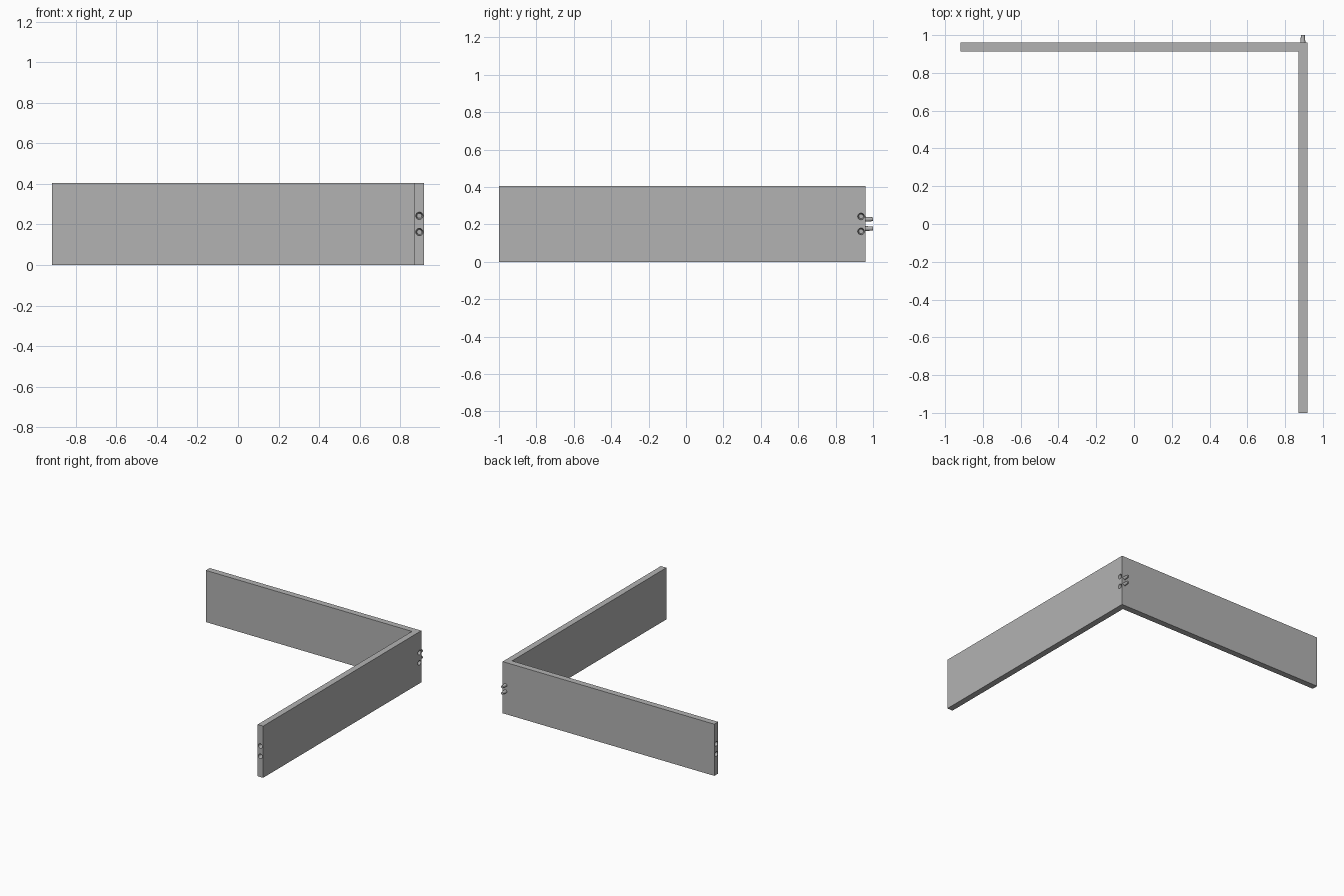
import bpy
import bmesh
from math import pi
from mathutils import Matrix, Vector

default = bpy.data.objects.get("Cube")
if default:
    bpy.data.objects.remove(default, do_unlink=True)

HALF_X = 0.918      # outer half width
BACK_Y = 0.96       # outer face of the back board
FRONT_Y = -1.0      # free end of the side board
THICK = 0.048
HEIGHT = 0.405
MID_Z = HEIGHT / 2
SIDE_X = HALF_X - THICK / 2    # middle of the side board
REAR_Y = BACK_Y - THICK / 2    # middle of the back board

grey = bpy.data.materials.new("plain grey")
grey.use_nodes = True
COLOUR = (0.45, 0.45, 0.45, 1)
grey.diffuse_color = COLOUR
grey.node_tree.nodes["Principled BSDF"].inputs["Base Color"].default_value = COLOUR


def add_object(name, bm):
    bmesh.ops.recalc_face_normals(bm, faces=bm.faces)
    mesh = bpy.data.meshes.new(name)
    bm.to_mesh(mesh)
    bm.free()
    mesh.materials.append(grey)
    obj = bpy.data.objects.new(name, mesh)
    bpy.context.collection.objects.link(obj)
    return obj


def tapered_rod(name, start, direction, length, r_start, r_end):
    """Round rod from start along direction, narrowing to r_end."""
    d = Vector(direction)
    turn = d.to_track_quat("Z", "Y").to_matrix().to_4x4()
    place = Matrix.Translation(Vector(start) + d * length / 2) @ turn
    bm = bmesh.new()
    bmesh.ops.create_cone(bm, cap_ends=True, segments=24, radius1=r_start,
                          radius2=r_end, depth=length, matrix=place)
    return add_object(name, bm)


# Corner boards: one L-shaped outline pulled up
inner_x, inner_y = HALF_X - THICK, BACK_Y - THICK
outline = [(-HALF_X, inner_y), (inner_x, inner_y), (inner_x, FRONT_Y),
           (HALF_X, FRONT_Y), (HALF_X, BACK_Y), (-HALF_X, BACK_Y)]
bm = bmesh.new()
base = bm.faces.new([bm.verts.new((x, y, 0)) for x, y in outline])
top = bmesh.ops.extrude_face_region(bm, geom=[base])["geom"]
bmesh.ops.translate(bm, vec=(0, 0, HEIGHT),
                    verts=[v for v in top if isinstance(v, bmesh.types.BMVert)])
boards = add_object("corner_boards", bm)

# Dowel holes: pairs in both free ends and in the outer face by the corner
hole_spots = [((SIDE_X, FRONT_Y), (0, 1, 0)),
              ((-HALF_X, REAR_Y), (1, 0, 0)),
              ((HALF_X, REAR_Y), (-1, 0, 0))]
cutters = []
for (x, y), inward in hole_spots:
    for side in (-1, 1):
        mouth = Vector((x, y, MID_Z + side * 0.04)) - Vector(inward) * 0.005
        cutters.append(tapered_rod("hole_cutter", mouth, inward, 0.04, 0.019, 0.012))
for cutter in cutters:
    cutter.hide_render = True
    mod = boards.modifiers.new("hole", "BOOLEAN")
    mod.operation = "DIFFERENCE"
    mod.solver = "EXACT"
    mod.object = cutter

# Apply the cuts, then drop the cutters
bpy.context.view_layer.update()
graph = bpy.context.evaluated_depsgraph_get()
cut_mesh = bpy.data.meshes.new_from_object(boards.evaluated_get(graph))
boards.modifiers.clear()
boards.data = cut_mesh
for cutter in cutters:
    bpy.data.objects.remove(cutter, do_unlink=True)

# Pegs standing out of the back face at the corner
pegs = [tapered_rod(name, (SIDE_X, BACK_Y - 0.005, MID_Z + side * 0.025),
                    (0, 1, 0), 0.045, 0.014, 0.01)
        for name, side in (("lower_peg", -1), ("upper_peg", 1))]

# Smooth round walls, sharp edges kept
bpy.ops.object.select_all(action="DESELECT")
for obj in [boards] + pegs:
    obj.select_set(True)
bpy.context.view_layer.objects.active = boards
bpy.ops.object.shade_smooth_by_angle(angle=pi / 6)
